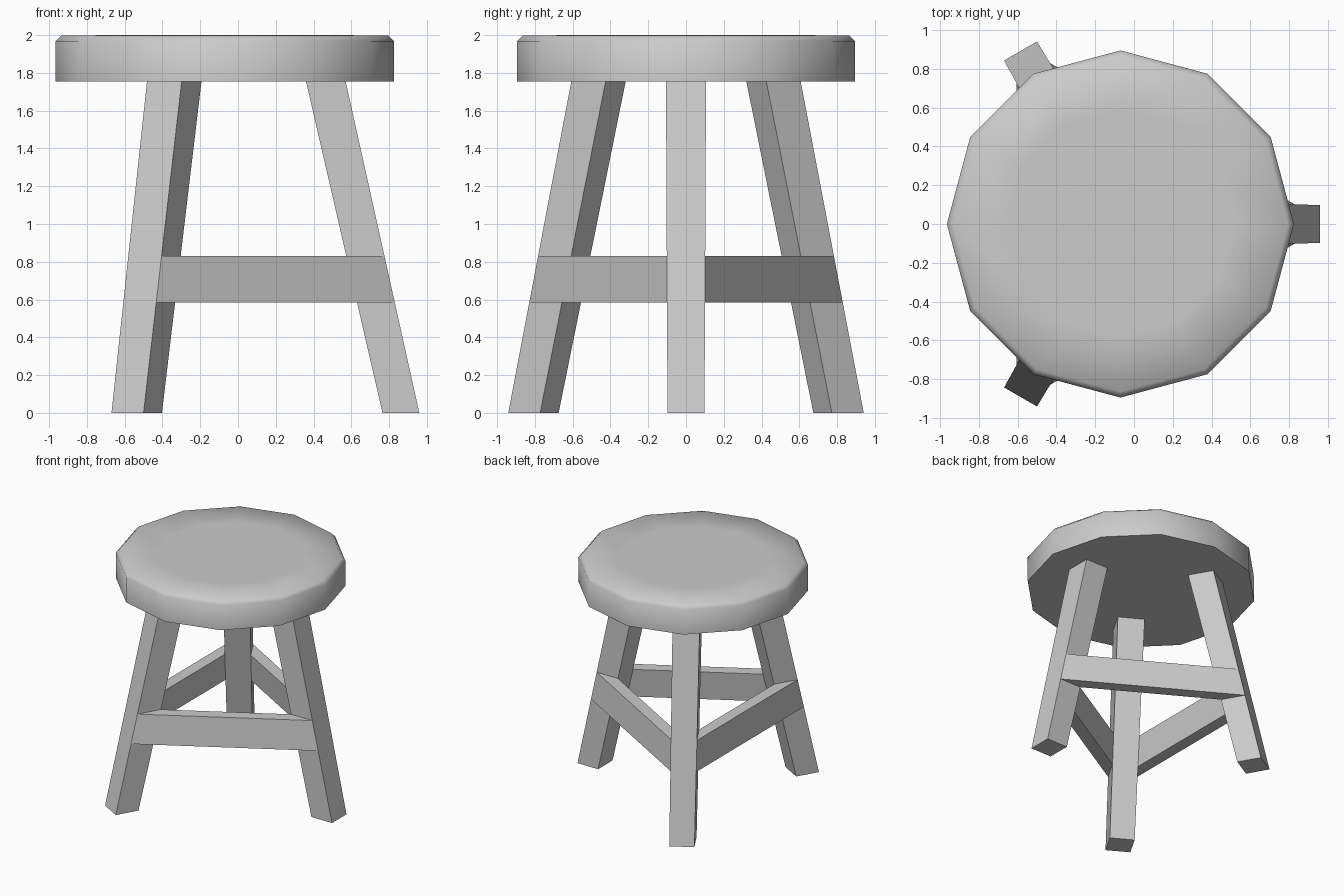
import bpy, math

if "Cube" in bpy.data.objects:
    bpy.data.objects.remove(bpy.data.objects["Cube"])

CX = -0.07          # axis of the stool
SEAT_Z = 1.755      # underside of the seat


def make_object(name, verts, faces):
    mesh = bpy.data.meshes.new(name)
    mesh.from_pydata(verts, [], faces)
    mesh.update()
    obj = bpy.data.objects.new(name, mesh)
    bpy.context.collection.objects.link(obj)
    return obj


def leg_section(angle, z):
    """Corners of a splayed leg at height z: outer-, outer+, inner+, inner-."""
    t = z / SEAT_Z
    outer, inner = 1.03 - 0.39 * t, 0.835 - 0.405 * t
    half = 0.098 + 0.008 * t
    c, s = math.cos(angle), math.sin(angle)
    return [(CX + r * c - w * s, r * s + w * c, z)
            for r, w in ((outer, -half), (outer, half), (inner, half), (inner, -half))]


BOX = [(3, 2, 1, 0), (4, 5, 6, 7), (0, 1, 5, 4), (1, 2, 6, 5), (2, 3, 7, 6), (3, 0, 4, 7)]

# seat: twelve-sided disc with a softened top rim
SIDES = 12
profile = [(0.895, SEAT_Z), (0.895, 1.968), (0.865, 1.998), (0.58, 2.0)]
verts = [(CX + r * math.cos(i * math.tau / SIDES), r * math.sin(i * math.tau / SIDES), z)
         for r, z in profile for i in range(SIDES)]
faces = [tuple(reversed(range(SIDES))),
         tuple(range(3 * SIDES, 4 * SIDES))]
for k in range(len(profile) - 1):
    for i in range(SIDES):
        j = (i + 1) % SIDES
        a, b = k * SIDES, (k + 1) * SIDES
        faces.append((a + i, a + j, b + j, b + i))
seat = make_object("seat", verts, faces)
bpy.context.view_layer.objects.active = seat
seat.select_set(True)
bpy.ops.object.shade_smooth_by_angle(angle=math.radians(60))

# three splayed legs and the rails joining each neighbouring pair
names = ["right", "back_left", "front_left"]
for i, name in enumerate(names):
    a0 = i * math.tau / 3
    a1 = a0 + math.tau / 3
    make_object(name + "_leg", leg_section(a0, 0) + leg_section(a0, SEAT_Z), BOX)

    rail = []
    for z in (0.585, 0.83):
        p, q = leg_section(a0, z), leg_section(a1, z)
        rail += [p[1], q[0], q[3], p[2]]
    make_object(name + "_rail", rail, BOX)
